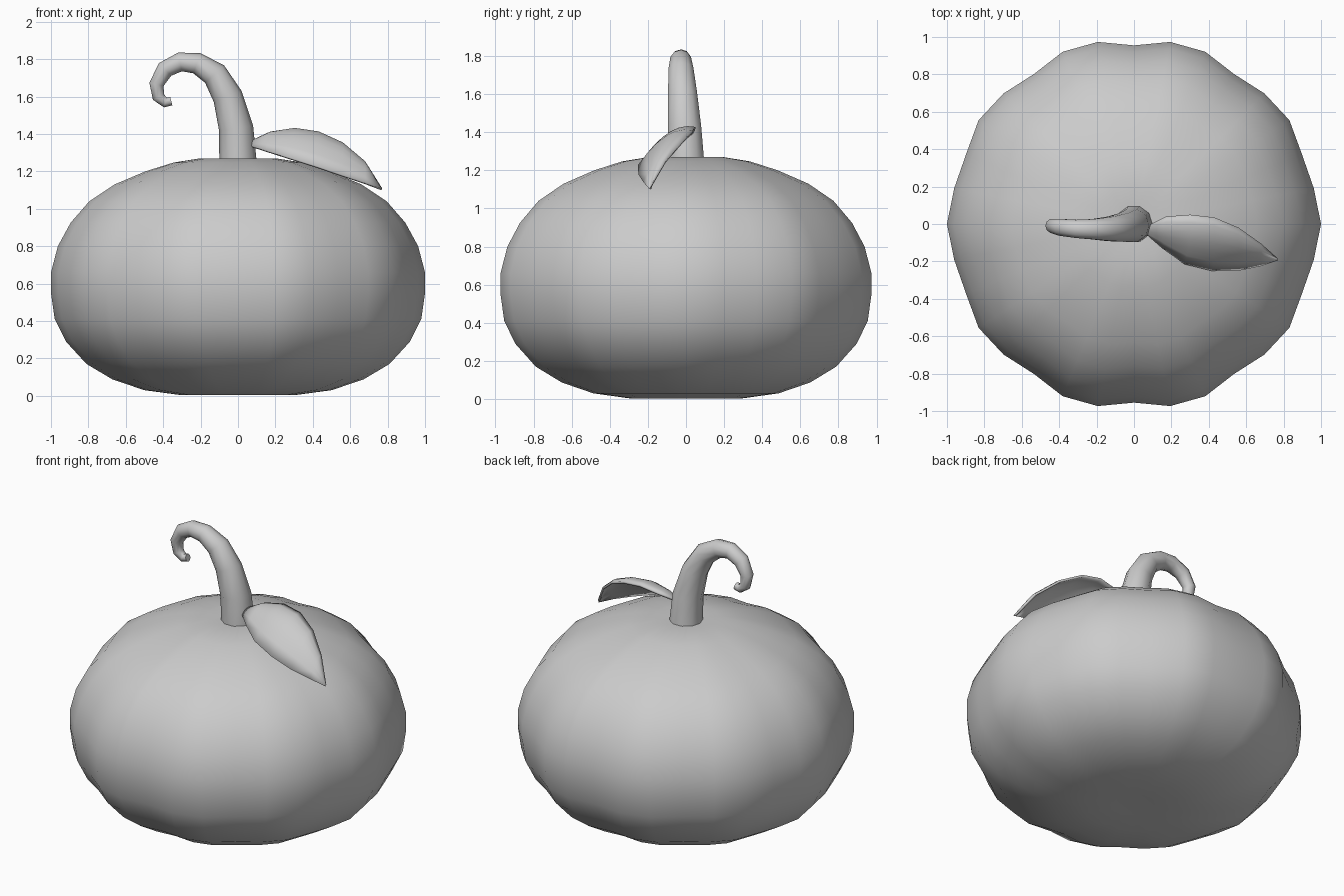
import bpy, math
from mathutils import Vector

if "Cube" in bpy.data.objects:
    bpy.data.objects.remove(bpy.data.objects["Cube"])


def make_object(name, verts, faces, angle=60):
    mesh = bpy.data.meshes.new(name)
    mesh.from_pydata(verts, [], faces)
    obj = bpy.data.objects.new(name, mesh)
    bpy.context.collection.objects.link(obj)
    bpy.ops.object.select_all(action='DESELECT')
    obj.select_set(True)
    bpy.context.view_layer.objects.active = obj
    bpy.ops.object.shade_smooth_by_angle(angle=math.radians(angle))
    return obj


def bridge_rings(rings):
    """Closed skin over equal rings, capped at both ends."""
    n = len(rings[0])
    verts = [v for ring in rings for v in ring]
    faces = [(i * n + j, i * n + (j + 1) % n, (i + 1) * n + (j + 1) % n, (i + 1) * n + j)
             for i in range(len(rings) - 1) for j in range(n)]
    faces.append(tuple(reversed(range(n))))
    faces.append(tuple(range(len(verts) - n, len(verts))))
    return verts, faces


# Pumpkin body: squat profile swept round with ten rounded lobes
profile = [(.12, .01), (.3, .003), (.5, .03), (.67, .087), (.81, .17), (.92, .29),
           (.98, .41), (1.0, .55), (1.0, .66), (.963, .8), (.895, .925), (.795, 1.04),
           (.66, 1.13), (.495, 1.2), (.345, 1.247), (.2, 1.27), (.09, 1.262)]
SEG = 32


def lobe(a):
    return .955 + .045 * abs(math.cos(5 * a))


rings = [[(r * lobe(a) * math.cos(a), r * lobe(a) * math.sin(a), z)
          for a in (2 * math.pi * j / SEG for j in range(SEG))] for r, z in profile]
make_object("pumpkin_body", *bridge_rings(rings))

# Curled stem: tapering round section along a hooked path (x, y, z, radius)
path = [(0, 0, 1.25, .1), (-.01, -.008, 1.43, .092), (-.055, -.018, 1.6, .08),
        (-.125, -.026, 1.72, .069), (-.22, -.028, 1.778, .057), (-.31, -.026, 1.785, .051),
        (-.39, -.018, 1.745, .047), (-.436, -.01, 1.665, .039), (-.425, -.008, 1.597, .033),
        (-.388, -.008, 1.568, .027), (-.357, -.008, 1.576, .024)]
points = [Vector(p[:3]) for p in path]
rings = []
for i, p in enumerate(points):
    tangent = points[min(i + 1, len(points) - 1)] - points[max(i - 1, 0)]
    if i == 0:
        tangent = Vector((0, 0, 1))
    side = Vector((0, 1, 0))
    across = side.cross(tangent).normalized()
    rings.append([p + path[i][3] * (across * math.cos(a) + side * math.sin(a))
                  for a in (2 * math.pi * j / 10 for j in range(10))])
make_object("stem", *bridge_rings(rings))

# Leaf: arched blade from far edge, middle and near edge at each station
stations = [((.07, -.01, 1.365), (.07, -.035, 1.36), (.07, -.06, 1.337)),
            ((.17, .04, 1.405), (.17, -.045, 1.40), (.15, -.13, 1.312)),
            ((.30, .05, 1.428), (.30, -.08, 1.405), (.27, -.215, 1.275)),
            ((.43, .035, 1.41), (.43, -.105, 1.38), (.42, -.252, 1.228)),
            ((.56, -.02, 1.35), (.56, -.13, 1.325), (.56, -.25, 1.18)),
            ((.68, -.105, 1.25), (.68, -.165, 1.235), (.68, -.225, 1.14)),
            ((.77, -.185, 1.11), (.77, -.19, 1.11), (.77, -.195, 1.105))]
COLS = 7
verts = []
for far, mid, near in stations:
    f, m, n = Vector(far), Vector(mid), Vector(near)
    for j in range(COLS):
        t = j / (COLS - 1)
        verts.append(f * (1 - t) * (1 - 2 * t) + m * 4 * t * (1 - t) + n * t * (2 * t - 1))
faces = [(i * COLS + j, i * COLS + j + 1, (i + 1) * COLS + j + 1, (i + 1) * COLS + j)
         for i in range(len(stations) - 1) for j in range(COLS - 1)]
faces = [tuple(reversed(f)) for f in faces]
leaf = make_object("leaf", verts, faces)
solid = leaf.modifiers.new("thickness", 'SOLIDIFY')
solid.thickness = .014
solid.offset = -1
# Keep the normals pointing upward
if sum(p.normal.z for p in leaf.data.polygons) < 0:
    leaf.data.flip_normals()
